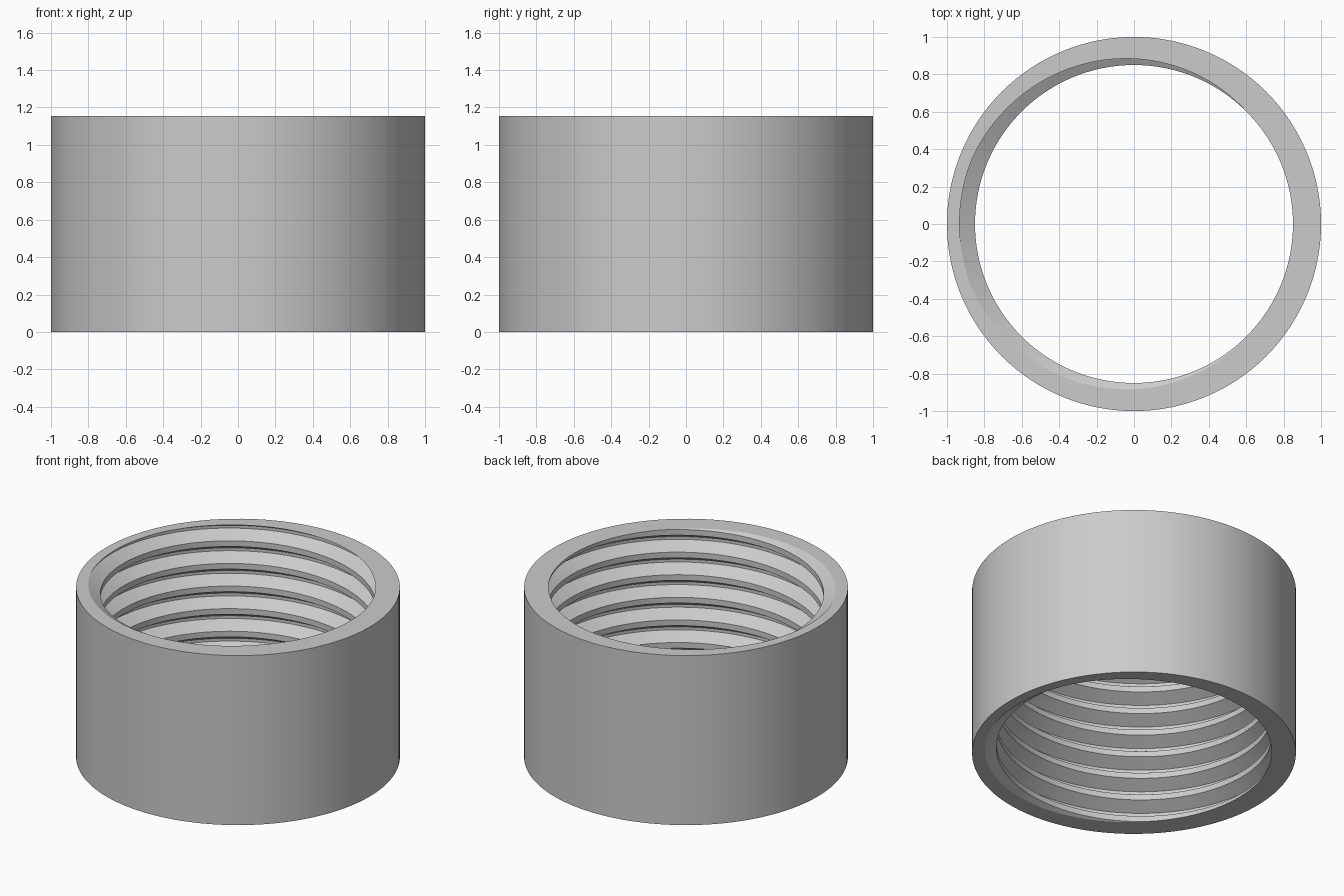
import bpy
import bmesh
from math import cos, sin, tau, radians

cube = bpy.data.objects.get("Cube")
if cube:
    bpy.data.objects.remove(cube, do_unlink=True)

SEGMENTS = 128
HEIGHT = 1.155
PITCH = HEIGHT / 7.5
OUTER, CREST, ROOT = 1.0, 0.85, 0.933

# Thread profile over one pitch: (radius, height in pitches from the groove centre)
PROFILE = [(CREST, -0.625), (CREST, -0.375), (ROOT, -0.0625),
           (ROOT, 0.0625), (CREST, 0.375)]


def polar(radius, step, z):
    angle = tau * (step % SEGMENTS) / SEGMENTS
    return (radius * cos(angle), radius * sin(angle), z)


def skin(bm, first, second):
    for k in range(len(first) - 1):
        bm.faces.new((first[k], second[k], second[k + 1], first[k + 1]))


bm = bmesh.new()

# Right-handed internal thread, swept past both ends
columns = []
for i in range(-2 * SEGMENTS, 10 * SEGMENTS + 1):
    columns.append([bm.verts.new(polar(r, i, PITCH * (i / SEGMENTS + off)))
                    for r, off in PROFILE])
for a, b in zip(columns, columns[1:]):
    skin(bm, a, b)
bmesh.ops.remove_doubles(bm, verts=bm.verts[:], dist=0.00005)

# Trim the thread flush with the two end planes
for z, direction in ((0, -1), (HEIGHT, 1)):
    bmesh.ops.bisect_plane(bm, geom=bm.verts[:] + bm.edges[:] + bm.faces[:],
                           dist=0.00001, plane_co=(0, 0, z),
                           plane_no=(0, 0, direction), clear_outer=True)

# Plain outer wall
wall = [[bm.verts.new(polar(OUTER, i, z)) for z in (0, HEIGHT)]
        for i in range(SEGMENTS)]
for i in range(SEGMENTS):
    skin(bm, wall[i], wall[(i + 1) % SEGMENTS])

# Flat annular ends between the wall and the thread
for z, direction in ((0, -1), (HEIGHT, 1)):
    rim = [e for e in bm.edges if e.is_boundary
           and all(abs(v.co.z - z) < 0.0001 for v in e.verts)]
    bmesh.ops.triangle_fill(bm, edges=rim, use_beauty=True,
                            normal=(0, 0, direction))
bmesh.ops.recalc_face_normals(bm, faces=bm.faces[:])

mesh = bpy.data.meshes.new("threaded_collar")
bm.to_mesh(mesh)
bm.free()
collar = bpy.data.objects.new("threaded_collar", mesh)
bpy.context.collection.objects.link(collar)

# Single grey material
grey = bpy.data.materials.new("light_grey")
grey.use_nodes = True
colour = (0.6, 0.6, 0.6, 1)
grey.diffuse_color = colour
grey.node_tree.nodes["Principled BSDF"].inputs["Base Color"].default_value = colour
mesh.materials.append(grey)

# Smooth curves, crisp thread and rim edges
bpy.ops.object.select_all(action='DESELECT')
collar.select_set(True)
bpy.context.view_layer.objects.active = collar
bpy.ops.object.shade_smooth_by_angle(angle=radians(25))
